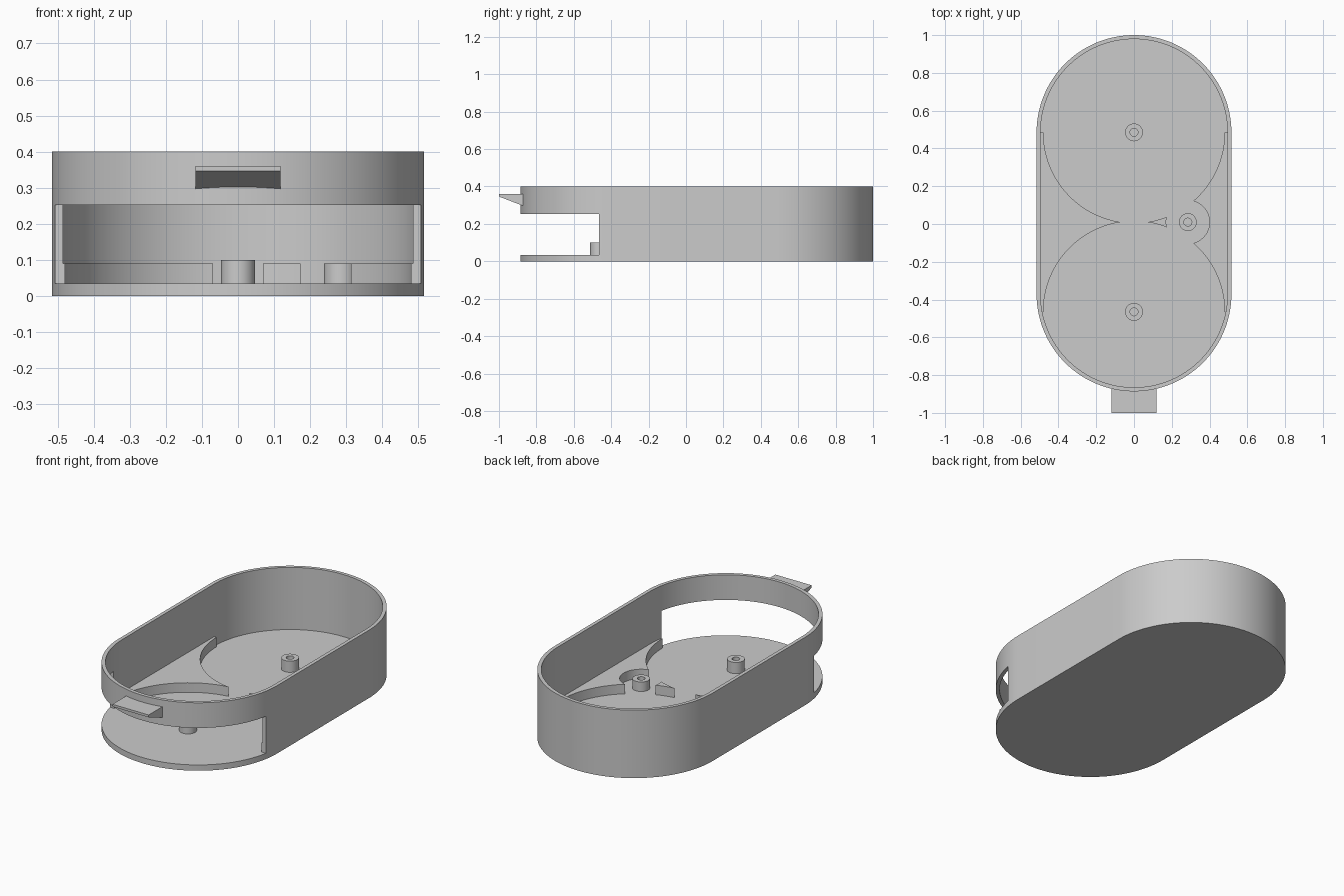
import bpy, bmesh, math

if "Cube" in bpy.data.objects:
    bpy.data.objects.remove(bpy.data.objects["Cube"])

grey = bpy.data.materials.new("plain grey")
grey.diffuse_color = (0.6, 0.6, 0.6, 1)
grey.use_nodes = True
grey.node_tree.nodes["Principled BSDF"].inputs["Base Color"].default_value = grey.diffuse_color


def arc(cx, cy, r, a0, a1, n):
    """Points on an arc, angles in degrees, both ends included."""
    return [(cx + r * math.cos(math.radians(a0 + (a1 - a0) * i / n)),
             cy + r * math.sin(math.radians(a0 + (a1 - a0) * i / n))) for i in range(n + 1)]


def prism(name, pts, z0, z1):
    """Extrude a flat outline from z0 up to z1."""
    bm = bmesh.new()
    face = bm.faces.new([bm.verts.new((x, y, z0)) for x, y in pts])
    top = bmesh.ops.extrude_face_region(bm, geom=[face])["geom"]
    for v in top:
        if isinstance(v, bmesh.types.BMVert):
            v.co.z = z1
    bmesh.ops.recalc_face_normals(bm, faces=bm.faces)
    me = bpy.data.meshes.new(name)
    bm.to_mesh(me)
    bm.free()
    me.materials.append(grey)
    ob = bpy.data.objects.new(name, me)
    bpy.context.collection.objects.link(ob)
    return ob


def cut(ob, cutter):
    """Subtract the cutter for good and delete it."""
    mod = ob.modifiers.new("cut", 'BOOLEAN')
    mod.operation, mod.solver, mod.object = 'DIFFERENCE', 'EXACT', cutter
    bpy.context.view_layer.objects.active = ob
    bpy.ops.object.modifier_apply(modifier=mod.name)
    bpy.data.objects.remove(cutter)


def circle(cx, cy, r, n=48):
    return arc(cx, cy, r, 0, 360, n)[:-1]


def stadium(r):
    return arc(0, 0.484, r, 0, 180, 64) + arc(0, -0.37, r, 180, 360, 64)


def box(x, y0, y1):
    return [(-x, y0), (x, y0), (x, y1), (-x, y1)]


FLOOR, BACK, FRONT, MID = 0.034, 0.485, -0.465, 0.01

# tray: hollow rounded shell with a wide slot in the front wall
tray = prism("tray", stadium(0.516), 0, 0.4)
cut(tray, prism("hollow", stadium(0.495), FLOOR, 0.5))
cut(tray, prism("front_slot", box(0.7, -1.2, FRONT), FLOOR, 0.252))

# guides: solid wedges between two round pockets, mirrored left and right
R = 0.48
tip = math.degrees(math.asin((MID - FRONT) / R))
for side, name in ((-1, "left_guide"), (1, "right_guide")):
    pts = arc(0, FRONT, R, 0, tip, 48) + arc(0, BACK, R, -tip, 0, 48)[1:]
    pts += [(0.499, BACK), (0.499, FRONT + 0.001)]
    guide = prism(name, [(side * x, y) for x, y in pts], FLOOR - 0.01, 0.09)
    if side > 0:  # round bay around the side pin
        cut(guide, prism("bay", circle(0.285, MID, 0.115), 0, 0.2))

# pins with a hole in the top
for name, x, y, h in (("back_pin", 0, BACK, 0.1), ("front_pin", 0, FRONT, 0.1),
                      ("side_pin", 0.285, MID, 0.09)):
    pin = prism(name, circle(x, y, 0.047), FLOOR - 0.01, h)
    cut(pin, prism("hole", circle(x, y, 0.021, 32), FLOOR, 0.2))

# thumb tab on the front rim: a side profile pulled across x
tab = prism("thumb_tab", [(-1, 0.36), (-1, 0.346), (-0.872, 0.297), (-0.872, 0.36)],
            -0.118, 0.118)
for v in tab.data.vertices:
    y, z, x = v.co
    v.co = (x, y, z)

# smooth shading with sharp edges kept
for ob in bpy.context.scene.objects:
    ob.select_set(True)
bpy.context.view_layer.objects.active = tray
bpy.ops.object.shade_smooth_by_angle(angle=math.radians(30))
